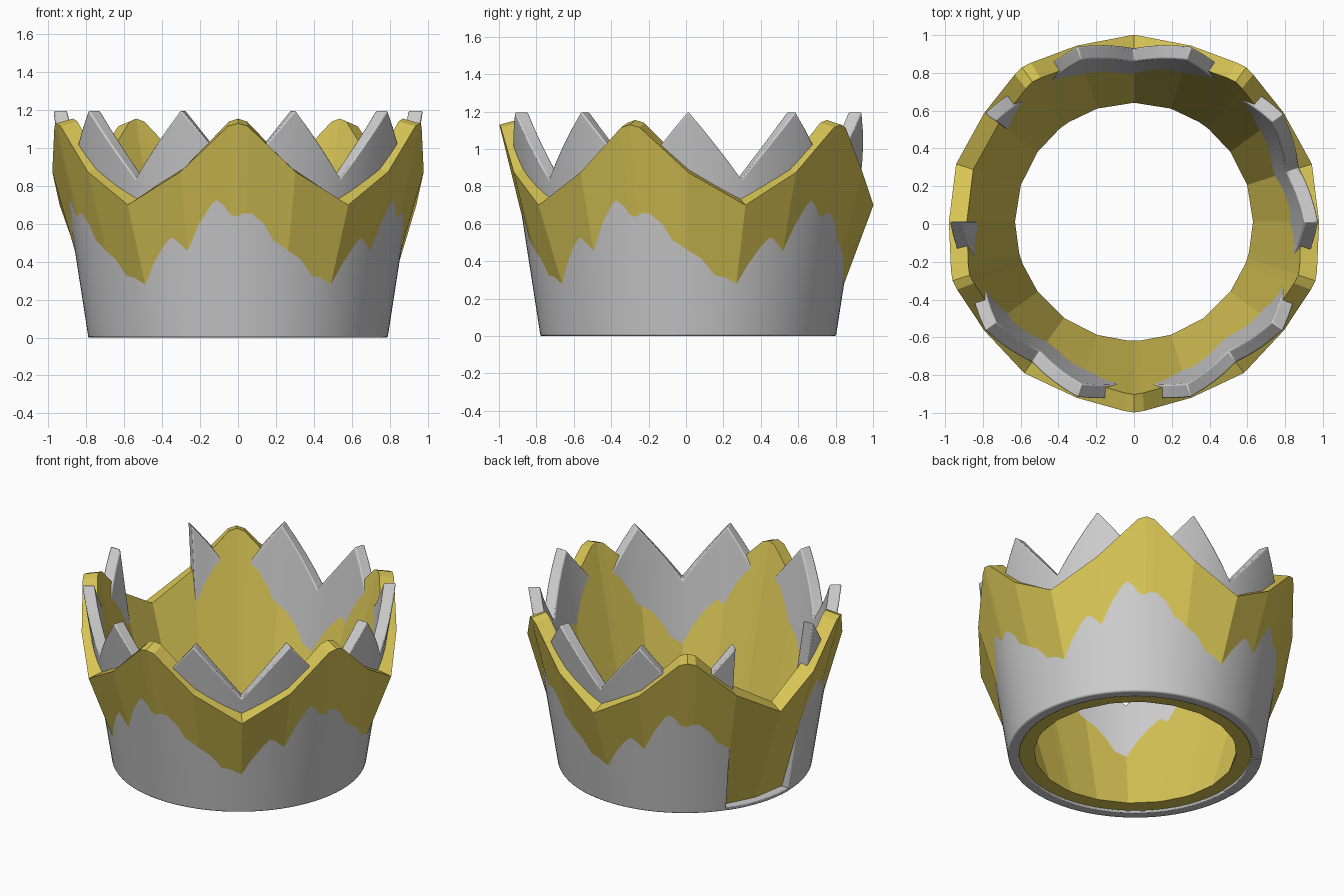
import bpy, bmesh, math

if "Cube" in bpy.data.objects:
    bpy.data.objects.remove(bpy.data.objects["Cube"])

CENTRE_Y = 0.012


def wall(name, sections, closed):
    """Skin a ring wall; each section is (angle_deg, four (radius, z) corners)."""
    bm = bmesh.new()
    rows = []
    for deg, corners in sections:
        a = math.radians(deg)
        rows.append([bm.verts.new((r * math.cos(a), r * math.sin(a) + CENTRE_Y, z))
                     for r, z in corners])
    n = len(rows)
    for i in range(n if closed else n - 1):
        p, q = rows[i], rows[(i + 1) % n]
        for k in range(4):
            m = (k + 1) % 4
            bm.faces.new((p[k], q[k], q[m], p[m]))
    if not closed:
        bm.faces.new(rows[0])
        bm.faces.new(rows[-1])
    bmesh.ops.recalc_face_normals(bm, faces=bm.faces)
    me = bpy.data.meshes.new(name)
    bm.to_mesh(me)
    bm.free()
    ob = bpy.data.objects.new(name, me)
    bpy.context.collection.objects.link(ob)
    return ob


def smooth(ob, width):
    bev = ob.modifiers.new("soft_edges", 'BEVEL')
    bev.width = width
    bev.segments = 2
    bev.limit_method = 'ANGLE'
    bev.angle_limit = math.radians(35)
    bpy.ops.object.select_all(action='DESELECT')
    ob.select_set(True)
    bpy.context.view_layer.objects.active = ob
    bpy.ops.object.shade_smooth_by_angle(angle=math.radians(30))


# Gold crown: 20-sided faceted wall with five rounded peaks
gold_sections = []
for k in range(5):
    peak = -90 + 72 * k
    # offset from peak, outer top radius, outer top z, inner top z
    for off, r, zo, zi in ((-18, .98, .875, .905), (-3, 1.003, 1.115, 1.14),
                           (0, 1.01, 1.13, 1.155), (3, 1.003, 1.115, 1.14),
                           (18, .98, .875, .905), (36, .99, .70, .735)):
        gold_sections.append((peak + off, [(.735, .015), (r, zo), (r - .095, zi), (.63, .015)]))
gold = wall("gold_crown", gold_sections, True)
mat = bpy.data.materials.new("gold")
mat.diffuse_color = (0.68, 0.55, 0.09, 1)
mat.use_nodes = True
mat.node_tree.nodes["Principled BSDF"].inputs["Base Color"].default_value = mat.diffuse_color
gold.data.materials.append(mat)


# Grey crown: smooth cone with ten zigzag points, one panel missing at the left
def grey_section(deg, z):
    r = lambda h: .79 + .155 * h
    return (deg, [(r(0), 0), (r(z), z), (r(z) - .075, z), (r(0) - .07, 0)])


STEP = 4.5
grey_sections = []
for i in range(73):
    deg = 180 + i * STEP
    from_peak = abs((deg + 18) % 36 - 18) / 18      # 0 at a point, 1 in a notch
    grey_sections.append(grey_section(deg, 1.2 - .36 * from_peak))
smooth(wall("grey_crown", grey_sections, False), .008)

# Thin lip left under the missing panel
lip = [grey_section(144 + i * STEP, .02) for i in range(9)]
smooth(wall("base_lip", lip, False), .004)
